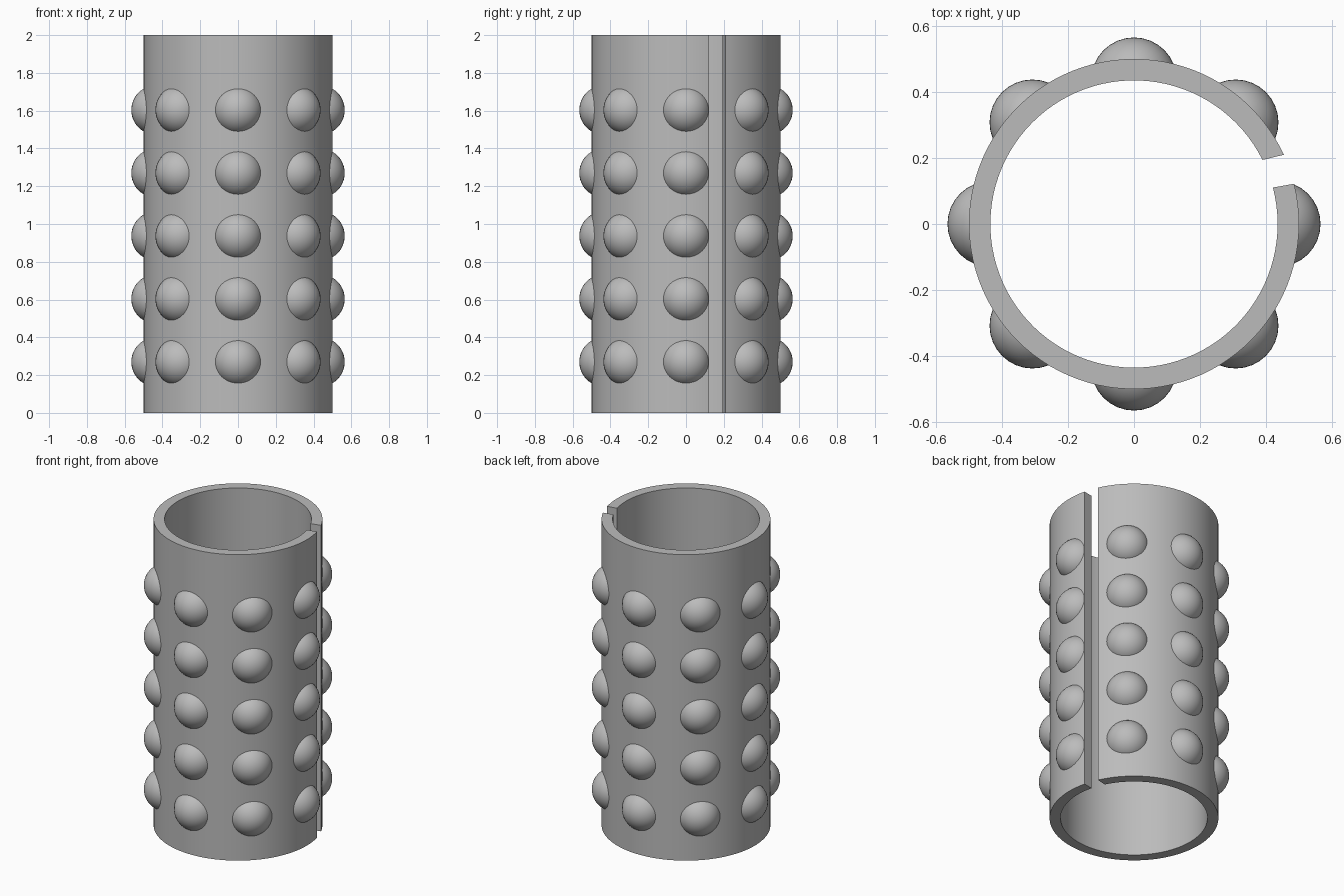
import bpy, bmesh
from math import radians, cos, sin, pi
from mathutils import Matrix, Vector

if "Cube" in bpy.data.objects:
    bpy.data.objects.remove(bpy.data.objects["Cube"], do_unlink=True)

HEIGHT, OUTER, INNER = 2.0, 0.5, 0.435
STUD_RADIUS, STUD_CUT = 0.13, 0.482

grey = bpy.data.materials.new("plain_grey")
grey.use_nodes = True
colour = (0.5, 0.5, 0.5, 1)
grey.diffuse_color = colour
grey.node_tree.nodes["Principled BSDF"].inputs["Base Color"].default_value = colour


def finish(name, bm):
    bmesh.ops.recalc_face_normals(bm, faces=bm.faces)
    mesh = bpy.data.meshes.new(name)
    bm.to_mesh(mesh)
    bm.free()
    mesh.materials.append(grey)
    obj = bpy.data.objects.new(name, mesh)
    bpy.context.collection.objects.link(obj)
    bpy.ops.object.select_all(action='DESELECT')
    obj.select_set(True)
    bpy.context.view_layer.objects.active = obj
    bpy.ops.object.shade_smooth_by_angle(angle=radians(30))
    return obj


# Split tube: a C-shaped section extruded to full height
def arc(bm, radius, start, end, steps=96):
    angles = [radians(start + (end - start) * i / steps) for i in range(steps + 1)]
    return [bm.verts.new((radius * cos(a), radius * sin(a), 0)) for a in angles]


bm = bmesh.new()
outer = arc(bm, OUTER, 24.8, 374.1)
inner = arc(bm, INNER, 26.5, 374.7)
for i in range(len(outer) - 1):
    bm.faces.new((outer[i], outer[i + 1], inner[i + 1], inner[i]))
extruded = bmesh.ops.extrude_face_region(bm, geom=bm.faces[:], use_keep_orig=True)
top = [g for g in extruded["geom"] if isinstance(g, bmesh.types.BMVert)]
bmesh.ops.translate(bm, verts=top, vec=(0, 0, HEIGHT))
finish("split_tube", bm)

# Round studs: sphere caps rooted in the wall, five rows of eight
for row in range(5):
    for column in range(8):
        bm = bmesh.new()
        bmesh.ops.create_uvsphere(bm, u_segments=32, v_segments=24, radius=STUD_RADIUS,
                                  matrix=Matrix.Translation((INNER, 0, 0)))
        cut = bmesh.ops.bisect_plane(bm, geom=bm.verts[:] + bm.edges[:] + bm.faces[:],
                                     plane_co=(STUD_CUT, 0, 0), plane_no=(1, 0, 0),
                                     clear_inner=True)
        rim = [g for g in cut["geom_cut"] if isinstance(g, bmesh.types.BMEdge)]
        bmesh.ops.holes_fill(bm, edges=rim)
        stud = finish(f"stud_row{row + 1}_{column + 1}", bm)
        stud.rotation_euler.z = column * pi / 4
        stud.location.z = HEIGHT * (0.135 + row / 6)
